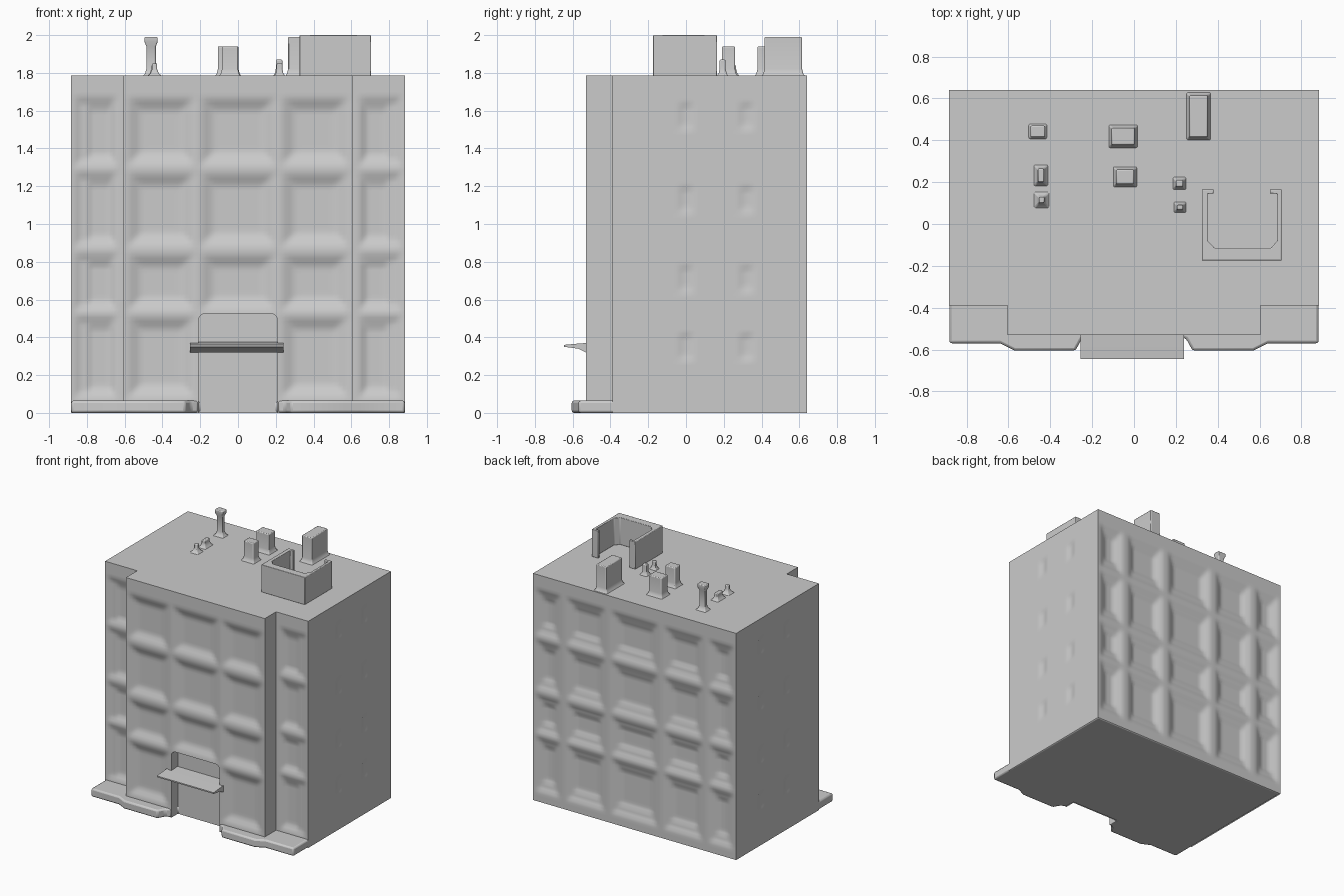
import bpy, bmesh, math
from mathutils import Vector

if "Cube" in bpy.data.objects:
    bpy.data.objects.remove(bpy.data.objects["Cube"])

H = 1.785          # roof height
NZ = 85            # wall rows (shared by all walls so corners weld)


def finish(name, bm, bevel=0.0):
    bmesh.ops.remove_doubles(bm, verts=bm.verts, dist=0.0005)
    me = bpy.data.meshes.new(name)
    bm.to_mesh(me)
    bm.free()
    ob = bpy.data.objects.new(name, me)
    bpy.context.collection.objects.link(ob)
    if bevel:
        m = ob.modifiers.new("bevel", 'BEVEL')
        m.width, m.segments, m.limit_method = bevel, 2, 'ANGLE'
    bpy.ops.object.select_all(action='DESELECT')
    bpy.context.view_layer.objects.active = ob
    ob.select_set(True)
    bpy.ops.object.shade_smooth_by_angle(angle=math.radians(35))
    return ob


def prism(name, pts, a, b, axis='z', bevel=0.0):
    bm = bmesh.new()
    place = (lambda p, h: (p[0], p[1], h)) if axis == 'z' else (lambda p, h: (h, p[0], p[1]))
    f = bm.faces.new([bm.verts.new(place(p, a)) for p in pts])
    new = bmesh.ops.extrude_face_region(bm, geom=[f])['geom']
    d = Vector((0, 0, b - a) if axis == 'z' else (b - a, 0, 0))
    bmesh.ops.translate(bm, vec=d, verts=[v for v in new if isinstance(v, bmesh.types.BMVert)])
    bmesh.ops.recalc_face_normals(bm, faces=bm.faces)
    return finish(name, bm, bevel)


def block(name, x0, x1, y0, y1, top, flare=0.015, cap=0.0):
    """Roof block with a softly flared foot and optional wider cap."""
    bm = bmesh.new()
    levels = [(H - 0.002, flare), (H + 0.012, flare * 0.35), (H + 0.035, 0)]
    if cap:
        levels += [(top - 0.05, 0), (top - 0.025, cap)]
    levels.append((top, cap))
    rings = [[bm.verts.new(c) for c in ((x0 - g, y0 - g, z), (x1 + g, y0 - g, z),
                                        (x1 + g, y1 + g, z), (x0 - g, y1 + g, z))]
             for z, g in levels]
    for a, b in zip(rings, rings[1:]):
        for i in range(4):
            j = (i + 1) % 4
            bm.faces.new((a[i], a[j], b[j], b[i]))
    bm.faces.new(rings[-1])
    return finish(name, bm, 0.006)


def dent(t, z, cells):
    """Soft sunken panels: (t0, t1, z0, z1, depth, ramp)."""
    d = 0.0
    for t0, t1, z0, z1, depth, ramp in cells:
        e = min(t - t0, t1 - t, z - z0, z1 - z)
        if e > 0:
            s = min(1, e / ramp)
            d += depth * s * s * (3 - 2 * s)
    return d


def wall(bm, p, q, nx, cells):
    p, q = Vector(p), Vector(q)
    n = Vector((q.y - p.y, p.x - q.x)).normalized()
    grid = []
    for i in range(nx + 1):
        c = p.lerp(q, i / nx)
        t = c.x if abs(n.y) > 0.5 else c.y
        col = []
        for k in range(NZ + 1):
            z = H * k / NZ
            w = c - n * dent(t, z, cells)
            col.append(bm.verts.new((w.x, w.y, z)))
        grid.append(col)
    for i in range(nx):
        for k in range(NZ):
            bm.faces.new((grid[i][k], grid[i + 1][k], grid[i + 1][k + 1], grid[i][k + 1]))


# Panel layouts
rows = [(0.07, 0.52), (0.53, 0.85), (0.87, 1.28), (1.30, 1.68)]
front = [(a, b, r[0], r[1], 0.028, 0.09)
         for a, b in ((-0.595, -0.22), (-0.21, 0.21), (0.22, 0.595)) for r in rows
         if not (a == -0.21 and r[0] < 0.1)]


def wing(s):
    a, b = sorted((0.63 * s, 0.875 * s))
    c, d = sorted((0.66 * s, 0.80 * s))
    return [x for r in rows for x in ((a, b, r[0], r[1], 0.014, 0.05),
                                      (c, d, r[0] + 0.04, r[1] - 0.05, 0.01, 0.025))]


back = []
for a, b in ((-0.87, -0.64), (-0.60, -0.25), (-0.21, 0.21), (0.25, 0.60), (0.64, 0.87)):
    for r in rows:
        back.append((a, b, r[0], r[1], 0.018, 0.06))
        back.append((a + 0.055, b - 0.055, r[0] + 0.08, r[1] - 0.07, 0.014, 0.025))
side = [(y - 0.045, y + 0.045, z - 0.075, z + 0.075, 0.008, 0.03)
        for y in (0.0, 0.32) for z in (0.35, 0.71, 1.13, 1.57)]

# Walls and roof, welded into one shell
foot = [(-0.605, -0.53), (0.605, -0.53), (0.605, -0.39), (0.885, -0.39),
        (0.885, 0.64), (-0.885, 0.64), (-0.885, -0.39), (-0.605, -0.39)]
specs = [(55, front), (4, []), (16, wing(1)), (52, side),
         (88, back), (52, side), (16, wing(-1)), (4, [])]
bm = bmesh.new()
for i, (nx, cells) in enumerate(specs):
    wall(bm, foot[i], foot[(i + 1) % 8], nx, cells)
# Entrance opening
DX, DZ, DY = 0.209, 0.525, -0.45
gone = [f for f in bm.faces if f.calc_center_median().y < -0.48
        and abs(f.calc_center_median().x) < DX and f.calc_center_median().z < DZ]
bmesh.ops.delete(bm, geom=gone, context='FACES')
roof = bm.faces.new([bm.verts.new((x, y, H)) for x, y in foot])
finish("building_shell", bm)

# Entrance recess with rounded top corners
arch = [(-DX, 0)]
for cx, a0 in ((-DX + 0.035, 180), (DX - 0.035, 90)):
    for k in range(5):
        a = math.radians(a0 - k * 22.5)
        arch.append((cx + 0.035 * math.cos(a), DZ - 0.035 + 0.035 * math.sin(a)))
arch.append((DX, 0))
bm = bmesh.new()
fr = [bm.verts.new((x, -0.53, z)) for x, z in arch]
bk = [bm.verts.new((x, DY, z)) for x, z in arch]
for i in range(len(arch) - 1):
    bm.faces.new((fr[i], fr[i + 1], bk[i + 1], bk[i]))
bm.faces.new(bk[::-1])
for s, ids in ((-1, range(1, 6)), (1, range(6, 11))):     # corner fillets
    corner = bm.verts.new((s * DX, -0.53, DZ))
    ids = list(ids)
    for i, j in zip(ids, ids[1:]):
        bm.faces.new((corner, fr[j], fr[i]))
bmesh.ops.recalc_face_normals(bm, faces=bm.faces)
finish("entrance_recess", bm)

# Ground slab with stepped front and entrance notch
half = [(DX, DY), (DX, -0.53), (0.25, -0.55), (0.28, -0.605), (0.57, -0.605),
        (0.64, -0.57), (0.883, -0.57), (0.883, 0.638)]
prism("base_slab", half + [(-x, y) for x, y in reversed(half)], 0, 0.065, bevel=0.012)

# Entrance canopy
prism("entrance_canopy", [(-0.455, 0.335), (-0.53, 0.32), (-0.57, 0.34), (-0.645, 0.35),
                          (-0.645, 0.36), (-0.57, 0.367), (-0.455, 0.375)],
      -0.255, 0.24, axis='x')

# Open roof enclosure: three walls and short returns at the back
prism("roof_enclosure", [(0.325, -0.175), (0.705, -0.175), (0.705, 0.165), (0.65, 0.165),
                         (0.65, 0.145), (0.685, 0.145), (0.685, -0.08), (0.655, -0.115),
                         (0.385, -0.115), (0.352, -0.08), (0.352, 0.145), (0.38, 0.145),
                         (0.38, 0.165), (0.325, 0.165)], H - 0.002, 2.0, bevel=0.004)

# Chimneys, vents and pole
block("chimney", 0.265, 0.352, 0.415, 0.615, 1.99)
block("vent_back", -0.107, 0.003, 0.378, 0.46, 1.94)
block("vent_front", -0.085, 0.0, 0.19, 0.26, 1.94)
block("roof_pole", -0.485, -0.435, 0.425, 0.46, 1.99, 0.02, 0.01)
block("small_pipe_back", 0.2, 0.235, 0.178, 0.21, 1.87)
block("small_pipe_front", 0.205, 0.235, 0.068, 0.092, 1.85)
block("stub_back", -0.46, -0.43, 0.2, 0.265, 1.84, 0.02)
block("stub_front", -0.455, -0.428, 0.1, 0.13, 1.85, 0.025)
